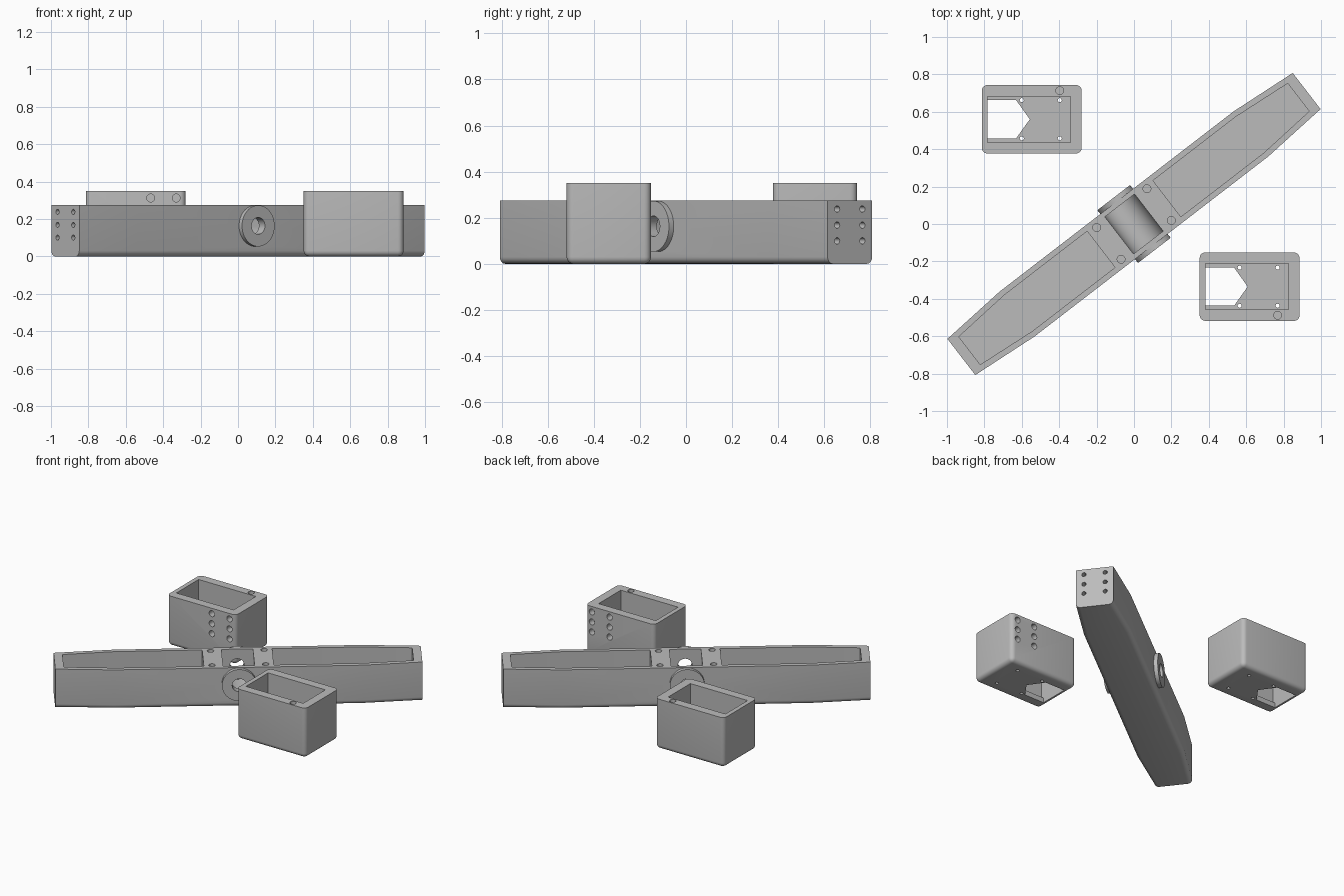
import bpy, bmesh, math
from mathutils import Matrix, Vector

cube = bpy.data.objects.get("Cube")
if cube:
    bpy.data.objects.remove(cube, do_unlink=True)

grey = bpy.data.materials.new("plain_grey")
grey.use_nodes = True
colour = (0.5, 0.5, 0.5, 1)
grey.diffuse_color = colour
grey.node_tree.nodes["Principled BSDF"].inputs["Base Color"].default_value = colour


def make(name, bm):
    bmesh.ops.recalc_face_normals(bm, faces=bm.faces)
    mesh = bpy.data.meshes.new(name)
    bm.to_mesh(mesh)
    bm.free()
    mesh.materials.append(grey)
    ob = bpy.data.objects.new(name, mesh)
    bpy.context.collection.objects.link(ob)
    return ob


def prism(name, outline, z0, z1, radius=0, pick=None):
    """Extrude an outline upwards, rounding the picked edges."""
    bm = bmesh.new()
    base = bm.faces.new([bm.verts.new((x, y, z0)) for x, y in outline])
    ext = bmesh.ops.extrude_face_region(bm, geom=[base])["geom"]
    top = [v for v in ext if isinstance(v, bmesh.types.BMVert)]
    bmesh.ops.translate(bm, verts=top, vec=(0, 0, z1 - z0))
    bmesh.ops.recalc_face_normals(bm, faces=bm.faces)
    if pick:
        edges = [e for e in bm.edges if pick(e.verts[0].co, e.verts[1].co)]
        bmesh.ops.bevel(bm, geom=edges, offset=radius, segments=5,
                        profile=0.5, affect='EDGES')
    return make(name, bm)


def rect(x0, x1, y0, y1):
    return [(x0, y0), (x1, y0), (x1, y1), (x0, y1)]


def rod(name, centre, axis, radius, length, sides=24):
    """Cylinder centred on a point along a given axis."""
    bm = bmesh.new()
    turn = Vector((0, 0, 1)).rotation_difference(Vector(axis)).to_matrix().to_4x4()
    bmesh.ops.create_cone(bm, cap_ends=True, segments=sides, radius1=radius,
                          radius2=radius, depth=length,
                          matrix=Matrix.Translation(centre) @ turn)
    return make(name, bm)


def combine(ob, tool, operation='DIFFERENCE'):
    mod = ob.modifiers.new("combine", 'BOOLEAN')
    mod.operation, mod.solver, mod.object = operation, 'EXACT', tool
    bpy.context.view_layer.objects.active = ob
    bpy.ops.object.modifier_apply(modifier=mod.name)
    bpy.data.objects.remove(tool, do_unlink=True)


def finish(ob, location=(0, 0, 0), angle=0):
    bpy.ops.object.select_all(action='DESELECT')
    ob.select_set(True)
    bpy.context.view_layer.objects.active = ob
    bpy.ops.object.shade_smooth_by_angle(angle=math.radians(30))
    ob.location = location
    ob.rotation_euler.z = angle


# Long tapered beam, rounded along its lower long edges
END, BEND, HALF, TIP, TOP = 1.165, 0.79, 0.152, 0.122, 0.275
outline = [(-END, -TIP), (-BEND, -HALF), (BEND, -HALF), (END, -TIP),
           (END, TIP), (BEND, HALF), (-BEND, HALF), (-END, TIP)]


def lower_long(a, b):
    return max(a.z, b.z) < 0.001 and abs(a.x - b.x) > 0.01


beam = prism("beam", outline, 0, TOP, 0.03, lower_long)

# Pivot bosses on both sides
AXLE = 0.163
for s in (-1, 1):
    combine(beam, rod("boss", (0, s * 0.159, AXLE), (0, 1, 0), 0.11, 0.038, 48), 'UNION')

# Central well with a rounded floor, and the axle bore
combine(beam, prism("well", rect(-0.1, 0.1, -0.125, 0.125), AXLE, 0.4))
combine(beam, rod("trough", (0, 0, AXLE), (0, 1, 0), 0.1, 0.25, 64))
combine(beam, rod("bore", (0, 0, AXLE), (0, 1, 0), 0.045, 0.6, 32))

# Long pockets, screw holes and end holes
for s in (-1, 1):
    pocket = [(0.222, -0.122), (0.78, -0.122), (1.11, -0.094),
              (1.11, 0.094), (0.78, 0.122), (0.222, 0.122)]
    combine(beam, prism("pocket", [(s * x, y) for x, y in pocket], 0.035, 0.4))
    for t in (-1, 1):
        combine(beam, rod("screw_hole", (s * 0.17, t * 0.107, TOP), (0, 0, 1), 0.021, 0.2))
        for z in (0.1, 0.168, 0.238):
            combine(beam, rod("end_hole", (s * END, t * 0.069, z), (1, 0, 0), 0.014, 0.08, 16))
finish(beam, angle=math.radians(37.6))


# Open boxes, the second mirrored front to back
def open_box(name, location, flip):
    height = 0.35
    box = prism(name, rect(-0.267, 0.267, -0.183, 0.183), 0, height, 0.03,
                lambda a, b: min(a.z, b.z) < 0.001)
    combine(box, prism("cavity", rect(-0.236, 0.207, -0.123, 0.123), 0.035, 0.5))
    arrow = [(-0.235, -0.102), (-0.083, -0.102), (-0.01, 0), (-0.083, 0.102), (-0.235, 0.102)]
    combine(box, prism("floor_opening", arrow, -0.1, 0.1))
    for x in (-0.053, 0.15):
        for y in (-0.102, 0.102):
            combine(box, rod("floor_hole", (x, y, 0), (0, 0, 1), 0.011, 0.2, 16))
    combine(box, rod("rim_hole", (0.15, flip * 0.153, height), (0, 0, 1), 0.021, 0.2))
    for x in (0.08, 0.217):
        for z in (0.172, 0.242, 0.312):
            combine(box, rod("side_hole", (x, -flip * 0.183, z), (0, 1, 0), 0.021, 0.09, 20))
    finish(box, location)


open_box("back_box", (-0.547, 0.56, 0), 1)
open_box("front_box", (0.618, -0.335, 0), -1)
